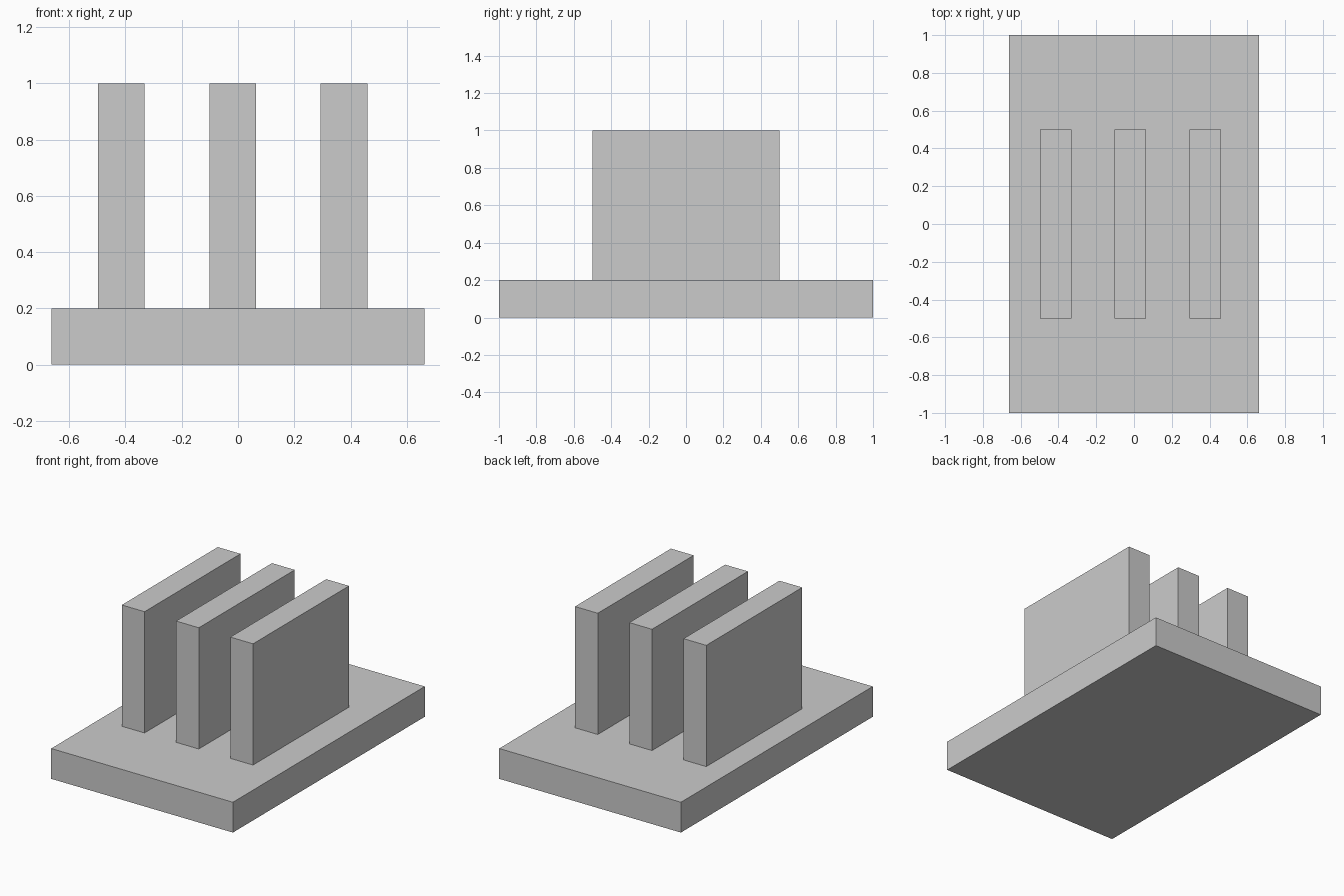
import bpy

if "Cube" in bpy.data.objects:
    bpy.data.objects.remove(bpy.data.objects["Cube"])


def box(name, low, high):
    """Add a box spanning two opposite corners."""
    centre = [(a + b) / 2 for a, b in zip(low, high)]
    bpy.ops.mesh.primitive_cube_add(size=1, location=centre)
    obj = bpy.context.object
    obj.name = name
    obj.scale = [b - a for a, b in zip(low, high)]
    bpy.ops.object.transform_apply(location=False, rotation=False, scale=True)
    return obj


BASE_TOP = 0.2
FIN_WIDTH = 0.166
FIN_START = -0.498
FIN_SPACING = 0.396

# Flat base plate
box("base_plate", (-0.663, -1, 0), (0.663, 1, BASE_TOP))

# Three upright fins, evenly spaced and slightly left of centre
for i, side in enumerate(("left", "middle", "right")):
    x = FIN_START + i * FIN_SPACING
    box(f"{side}_fin", (x, -0.5, BASE_TOP), (x + FIN_WIDTH, 0.5, 1))
